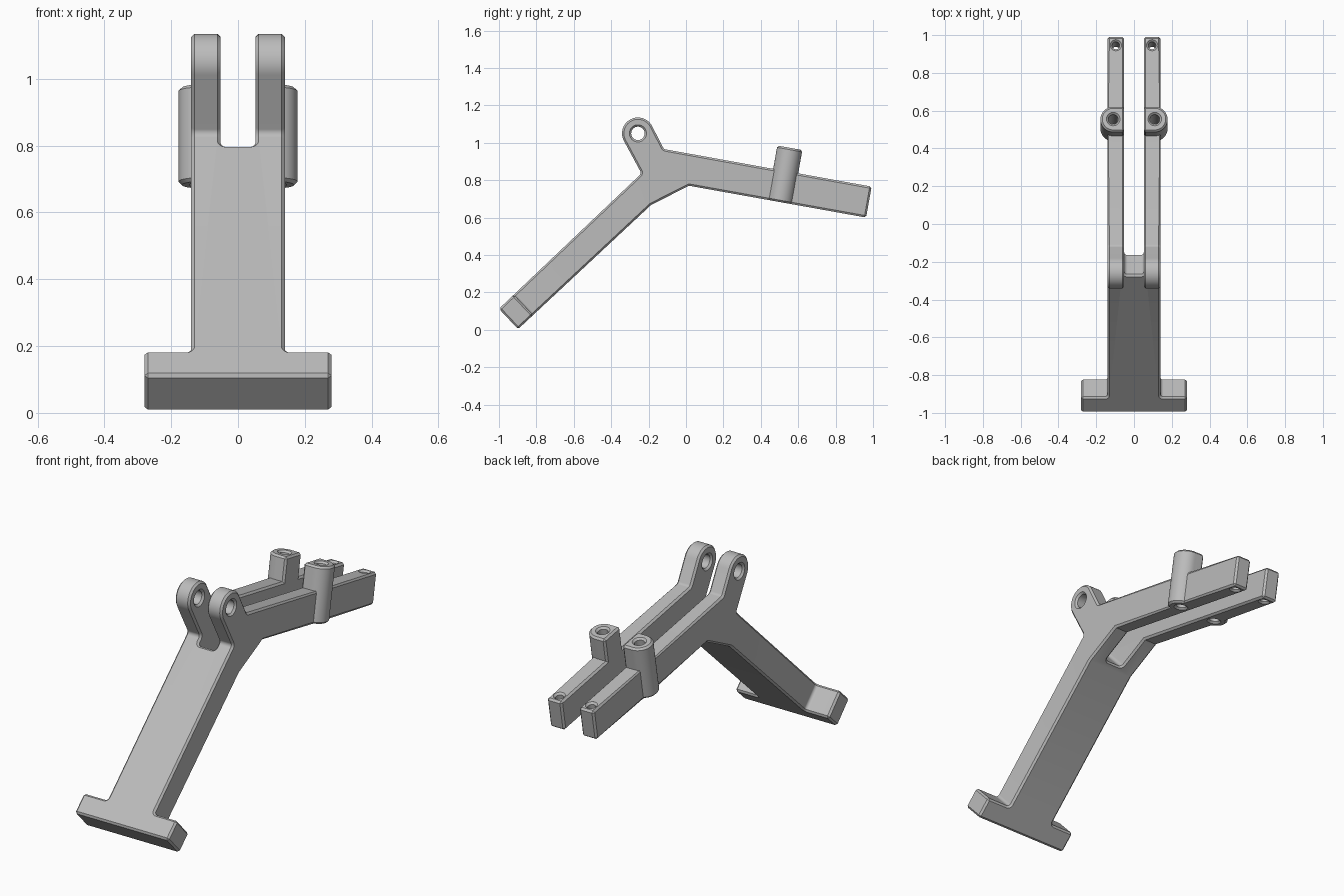
import bpy, bmesh, math
from mathutils import Vector

cube = bpy.data.objects.get("Cube")
if cube:
    bpy.data.objects.remove(cube, do_unlink=True)

X = Vector((1, 0, 0))
BODY, SLOT, FOOT = 0.14, 0.052, 0.28      # half widths
ARM_THICK, BOSS_H, CHAMFER = 0.168, 0.295, 0.01

# Local frames: the leg and the arm each have an origin, a direction and a normal
leg_o = Vector((0, -1.0, 0.112))
leg_d = Vector((0, 0.728, 0.686)).normalized()
leg_n = X.cross(leg_d)
arm_o = Vector((0, 0.016, 0.77))
arm_d = Vector((0, 0.947, -0.17)).normalized()
arm_n = X.cross(arm_d)


def make_object(name, bm):
    bmesh.ops.recalc_face_normals(bm, faces=bm.faces)
    mesh = bpy.data.meshes.new(name)
    bm.to_mesh(mesh)
    bm.free()
    obj = bpy.data.objects.new(name, mesh)
    bpy.context.collection.objects.link(obj)
    return obj


def loft(name, rings):
    """Closed solid through rings of equal point count."""
    bm = bmesh.new()
    loops = [[bm.verts.new(p) for p in ring] for ring in rings]
    for lower, upper in zip(loops, loops[1:]):
        for i in range(len(lower)):
            bm.faces.new((lower[i - 1], lower[i], upper[i], upper[i - 1]))
    bm.faces.new(loops[0])
    bm.faces.new(loops[-1])
    return make_object(name, bm)


def prism(name, pts, origin, a, b, axis, lo, hi):
    return loft(name, [[origin + a * u + b * v + axis * t for u, v in pts]
                       for t in (lo, hi)])


def arc(cx, cy, r, start, end, steps):
    angles = [math.radians(start + (end - start) * i / steps) for i in range(steps + 1)]
    return [(cx + r * math.cos(t), cy + r * math.sin(t)) for t in angles]


def rounded(before, corner, after, r):
    """Points of a fillet at a corner."""
    p = Vector(corner)
    d1 = (Vector(before) - p).normalized()
    d2 = (Vector(after) - p).normalized()
    half = d1.angle(d2) / 2
    start, end = p + d1 * r / math.tan(half), p + d2 * r / math.tan(half)
    centre = p + (d1 + d2).normalized() * r / math.sin(half)
    pts = []
    for i in range(6):
        ray = (start - centre).lerp(end - centre, i / 5).normalized()
        pts.append(tuple(centre + ray * r))
    return pts


def hole(origin, axis, a, b, length, r):
    """Through-hole cutter with a countersink at each end."""
    wide, out = r + CHAMFER, 0.02
    steps = [(-out, wide), (0, wide), (CHAMFER, r),
             (length - CHAMFER, r), (length, wide), (length + out, wide)]
    return loft("hole_cutter", [[origin + axis * t + a * u + b * v
                                 for u, v in arc(0, 0, rad, 0, 348.75, 31)]
                                for t, rad in steps])


def combine(obj, tool, operation):
    mod = obj.modifiers.new("combine", 'BOOLEAN')
    mod.operation, mod.object, mod.solver = operation, tool, 'EXACT'
    bpy.context.view_layer.objects.active = obj
    bpy.ops.object.modifier_apply(modifier=mod.name)
    bpy.data.objects.remove(tool, do_unlink=True)


# Side profile: leg, arm and rounded lug
def yz(v):
    return (v.y, v.z)


lug = (-0.257, 1.05)
lug_arc = arc(*lug, 0.085, 27, 207, 28)
arm_end = arm_o + arm_d * 0.962
heel = leg_o - leg_n * 0.149
knee_top, arm_top = (-0.238, 0.836), (-0.118, 0.966)
tip_top = yz(arm_end + arm_n * ARM_THICK)
profile = [yz(leg_o), yz(heel), (-0.187, 0.667), yz(arm_o), yz(arm_end), tip_top]
profile += rounded(tip_top, arm_top, lug_arc[0], 0.02)
profile += lug_arc
profile += rounded(lug_arc[-1], knee_top, yz(leg_o), 0.02)
bracket = prism("forked_bracket", profile, Vector(), Vector((0, 1, 0)),
                Vector((0, 0, 1)), X, -FOOT, FOOT)

# Narrow everything above the crossbar foot
for side in (-1, 1):
    corner = (0.11, side * BODY)
    plan = rounded((0.11, side), corner, (4, side * BODY), 0.016)
    plan += [(4, side * BODY), (4, side), (0.11, side)]
    cutter = prism("side_cutter", plan, leg_o, leg_d, X, leg_n, -3, 3)
    combine(bracket, cutter, 'DIFFERENCE')

# Bosses on the arms, round on the outside and square on the inside
boss_at = 0.495
for side in (-1, 1):
    plan = [(u, side * v) for u, v in arc(boss_at, 0.11, 0.068, 0, 180, 24)]
    plan += [(boss_at - 0.068, side * 0.03), (boss_at + 0.068, side * 0.03)]
    boss = prism("boss", plan, arm_o, arm_d, X, arm_n, 0, BOSS_H)
    combine(bracket, boss, 'UNION')

# Central slot splitting the lug and the arms
slot_start = 1.003
plan = [(4, -SLOT)]
plan += rounded((4, -SLOT), (slot_start, -SLOT), (slot_start, SLOT), 0.018)
plan += rounded((slot_start, -SLOT), (slot_start, SLOT), (4, SLOT), 0.018)
plan += [(4, SLOT)]
combine(bracket, prism("slot_cutter", plan, leg_o, leg_d, X, leg_n, -3, 3), 'DIFFERENCE')

# Chamfer the outer edges
bm = bmesh.new()
bm.from_mesh(bracket.data)
bmesh.ops.remove_doubles(bm, verts=bm.verts, dist=0.0003)
bmesh.ops.dissolve_limit(bm, angle_limit=math.radians(1), verts=bm.verts, edges=bm.edges)
sharp = [e for e in bm.edges if e.is_manifold and e.is_convex
         and e.calc_face_angle() > math.radians(40)]
bmesh.ops.bevel(bm, geom=sharp, offset=CHAMFER, segments=1, profile=0.5,
                affect='EDGES', clamp_overlap=False)
bm.to_mesh(bracket.data)
bm.free()

# Pin holes in the lugs, screw holes in the bosses and arm tips
Y, Z = Vector((0, 1, 0)), Vector((0, 0, 1))
for side in (-1, 1):
    cutters = [
        hole(Vector((side * SLOT, *lug)), X * side, Y, Z, BODY - SLOT, 0.036),
        hole(arm_o + arm_d * boss_at + X * side * 0.11, arm_n, arm_d, X, BOSS_H, 0.026),
        hole(arm_o + arm_d * 0.915 + X * side * 0.096, arm_n, arm_d, X, ARM_THICK, 0.02),
    ]
    for cutter in cutters:
        combine(bracket, cutter, 'DIFFERENCE')

# Plain grey material and smooth curved faces
grey = bpy.data.materials.new("plain_grey")
grey.use_nodes = True
colour = (0.5, 0.5, 0.5, 1)
grey.diffuse_color = colour
grey.node_tree.nodes["Principled BSDF"].inputs["Base Color"].default_value = colour
bracket.data.materials.clear()
bracket.data.materials.append(grey)

bpy.ops.object.select_all(action='DESELECT')
bracket.select_set(True)
bpy.context.view_layer.objects.active = bracket
bpy.ops.object.shade_smooth_by_angle(angle=math.radians(30))
